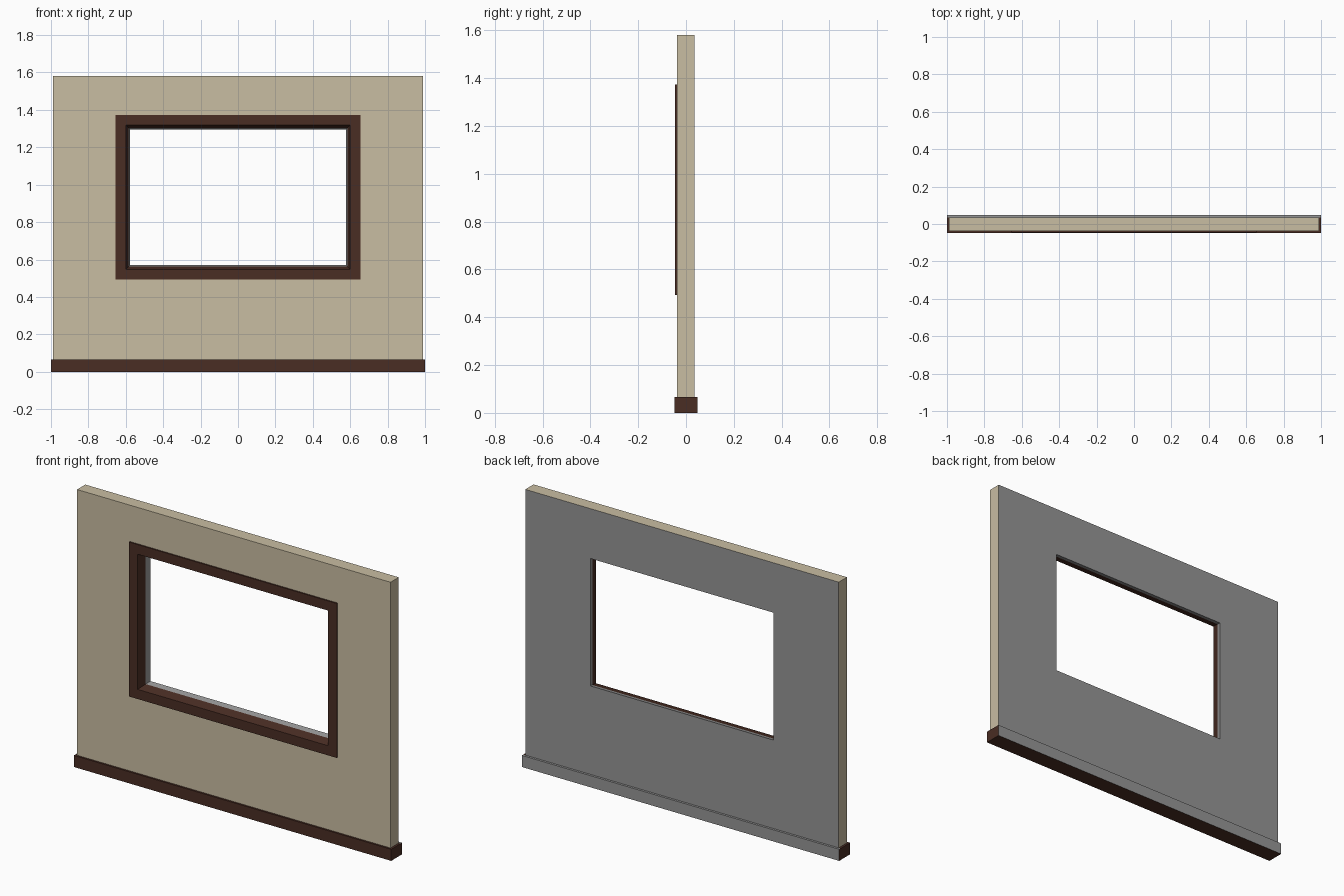
import bpy, bmesh

if "Cube" in bpy.data.objects:
    bpy.data.objects.remove(bpy.data.objects["Cube"])


def material(name, rgb):
    m = bpy.data.materials.new(name)
    m.diffuse_color = (*rgb, 1)
    m.use_nodes = True
    m.node_tree.nodes["Principled BSDF"].inputs["Base Color"].default_value = m.diffuse_color
    return m


CREAM = material("cream plaster", (0.584, 0.509, 0.361))
BROWN = material("dark brown wood", (0.068, 0.026, 0.017))
GREY = material("plain grey", (0.305, 0.305, 0.305))

WINDOW_Z = 0.933   # window centre height
FRONT, BACK = -0.038, 0.036


def window_rect(half_x, y):
    """Rectangle concentric with the window, evenly offset on all sides."""
    half_z = half_x - 0.215
    return (half_x, WINDOW_Z - half_z, WINDOW_Z + half_z, y)


def finish(name, bm, mats):
    bmesh.ops.recalc_face_normals(bm, faces=bm.faces)
    me = bpy.data.meshes.new(name)
    bm.to_mesh(me)
    bm.free()
    for m in mats:
        me.materials.append(m)
    ob = bpy.data.objects.new(name, me)
    bpy.context.collection.objects.link(ob)
    return ob


def ring_solid(name, rects, mats, slots):
    """Sweep a closed section around a rectangular opening."""
    bm = bmesh.new()
    loops = [[bm.verts.new(p) for p in
              ((-hx, y, z0), (hx, y, z0), (hx, y, z1), (-hx, y, z1))]
             for hx, z0, z1, y in rects]
    for i, a in enumerate(loops):
        b = loops[(i + 1) % len(loops)]
        for k in range(4):
            n = (k + 1) % 4
            f = bm.faces.new((a[k], a[n], b[n], b[k]))
            f.material_index = slots[i]
    return finish(name, bm, mats)


# Wall: cream front and edges, grey back and rear half of the reveal
ring_solid("wall", [
    (0.988, 0.06, 1.58, FRONT),
    (0.988, 0.06, 1.58, BACK),
    window_rect(0.578, BACK),
    window_rect(0.586, 0.006),
    window_rect(0.62, 0.006),
    window_rect(0.62, FRONT),
], [CREAM, GREY], [0, 1, 1, 1, 0, 0])

# Window frame: flat trim with a tapered lining
ring_solid("window_frame", [
    window_rect(0.655, FRONT),
    window_rect(0.655, -0.046),
    window_rect(0.60, -0.046),
    window_rect(0.586, 0.006),
    window_rect(0.62, 0.006),
    window_rect(0.62, FRONT),
], [BROWN], [0] * 6)

# Baseboard: brown, with grey back face and rear ledge
bm = bmesh.new()
bmesh.ops.create_cube(bm, size=1)
for v in bm.verts:
    v.co = (v.co.x * 2, v.co.y * 0.098, (v.co.z + 0.5) * 0.066)
bmesh.ops.bisect_plane(bm, geom=bm.verts[:] + bm.edges[:] + bm.faces[:],
                       plane_co=(0, BACK, 0), plane_no=(0, 1, 0))
bm.normal_update()
for f in bm.faces:
    c = f.calc_center_median()
    rear_ledge = f.normal.z > 0.9 and c.y > BACK
    f.material_index = 1 if f.normal.y > 0.9 or rear_ledge else 0
finish("baseboard", bm, [BROWN, GREY])
